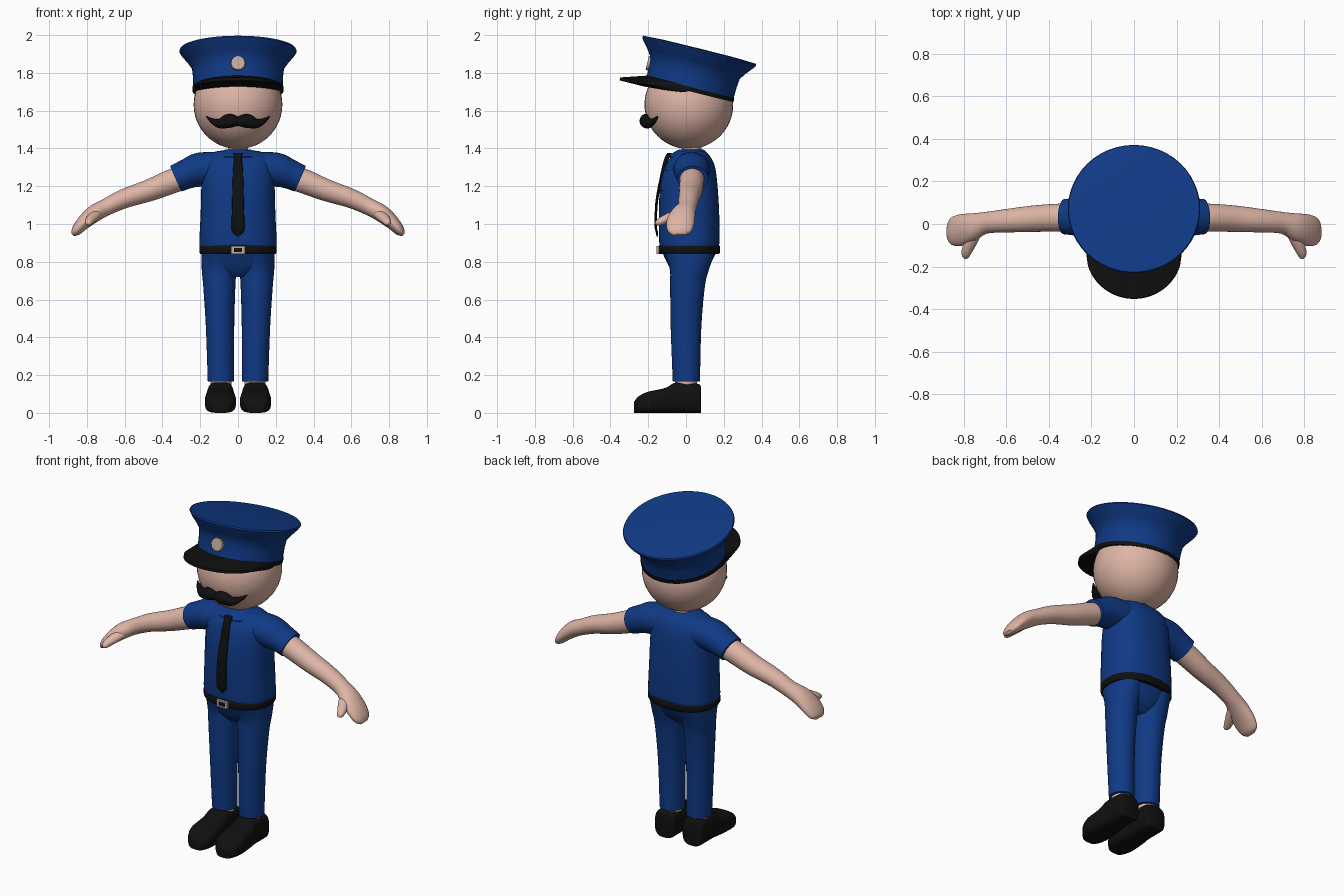
import bpy, bmesh
from math import sin, cos, pi, radians
from mathutils import Vector, Matrix

if "Cube" in bpy.data.objects:
    bpy.data.objects.remove(bpy.data.objects["Cube"])

X, Y, Z = Vector((1, 0, 0)), Vector((0, 1, 0)), Vector((0, 0, 1))


def material(name, rgb):
    m = bpy.data.materials.new(name)
    m.use_nodes = True
    m.diffuse_color = (*rgb, 1)
    m.node_tree.nodes["Principled BSDF"].inputs["Base Color"].default_value = (*rgb, 1)
    return m


BLUE = material("uniform blue", (.005, .042, .24))
SKIN = material("skin", (.73, .46, .38))
BLACK = material("black leather", (.005, .005, .005))
TAN = material("badge tan", (.55, .40, .33))


def finish(name, bm, mat, mirror=False, matrix=None, angle=40):
    """Turn a bmesh into a smooth shaded object, optionally mirrored in x."""
    bmesh.ops.recalc_face_normals(bm, faces=bm.faces)
    mesh = bpy.data.meshes.new(name)
    bm.to_mesh(mesh)
    bm.free()
    mesh.materials.append(mat)
    ob = bpy.data.objects.new(name, mesh)
    bpy.context.collection.objects.link(ob)
    if matrix:
        ob.matrix_world = matrix
    bpy.ops.object.select_all(action='DESELECT')
    ob.select_set(True)
    bpy.context.view_layer.objects.active = ob
    bpy.ops.object.shade_smooth_by_angle(angle=radians(angle))
    if mirror:
        ob.modifiers.new("mirror", 'MIRROR').use_mirror_merge = False
    return ob


def spline(a, b, c, d, t):
    return .5 * (2 * b + (c - a) * t + (2 * a - 5 * b + 4 * c - d) * t * t
                 + (3 * b - a - 3 * c + d) * t ** 3)


def power(v, e):
    return abs(v) ** e * (1 if v > 0 else -1)


def loft(name, rows, mat, side=X, axis=None, steps=5, sides=32, square=1.0, **kw):
    """Skin rounded sections (x, y, z, radius along side, other radius)."""
    rows = [Vector(r) for r in rows]
    path = []
    for i in range(len(rows) - 1):
        a, b, c, d = (rows[min(max(i + k, 0), len(rows) - 1)] for k in (-1, 0, 1, 2))
        path += [spline(a, b, c, d, s / steps) if steps > 1 else b for s in range(steps)]
    path.append(rows[-1])
    bm, rings = bmesh.new(), []
    for i, p in enumerate(path):
        ahead, behind = path[min(i + 1, len(path) - 1)], path[max(i - 1, 0)]
        t = axis or (Vector(ahead[:3]) - Vector(behind[:3])).normalized()
        v = t.cross(side).normalized()
        u = v.cross(t)
        ring = []
        for k in range(sides):
            a = 2 * pi * k / sides
            co = (Vector(p[:3]) + u * max(p[3], .001) * power(cos(a), square)
                  + v * max(p[4], .001) * power(sin(a), square))
            ring.append(bm.verts.new(co))
        rings.append(ring)
    for r, s in zip(rings, rings[1:]):
        for k in range(sides):
            n = (k + 1) % sides
            bm.faces.new((r[k], r[n], s[n], s[k]))
    bm.faces.new(rings[0])
    bm.faces.new(rings[-1])
    return finish(name, bm, mat, **kw)


def box(name, centre, size, mat):
    bm = bmesh.new()
    bmesh.ops.create_cube(bm, size=1, matrix=Matrix.Translation(centre) @ Matrix.Diagonal((*size, 1)))
    return finish(name, bm, mat)


def lathe(name, profile, mat, matrix):
    return loft(name, [(0, 0, z, r, r) for z, r in profile], mat,
                axis=Z, steps=1, sides=48, matrix=matrix)


# Head, neck and moustache
bm = bmesh.new()
bmesh.ops.create_uvsphere(bm, u_segments=40, v_segments=24, radius=.235,
                          matrix=Matrix.Translation((0, .015, 1.632)))
finish("head", bm, SKIN)
loft("neck", [(0, .03, 1.34, .055, .055), (0, .03, 1.43, .05, .05)], SKIN, axis=Z)
loft("moustache", [(0, -.205, 1.543, .028, .024), (.045, -.212, 1.546, .034, .037),
                   (.095, -.2, 1.532, .028, .026), (.135, -.175, 1.545, .018, .014),
                   (.167, -.15, 1.568, .004, .003)], BLACK, side=Y, sides=20, mirror=True)

# Cap, tilted back as one group
CAP = Matrix.Translation((0, .02, 1.715)) @ Matrix.Rotation(radians(-14), 4, 'X')
lathe("cap_crown", [(0, .237), (.07, .239), (.115, .244), (.15, .268), (.188, .3),
                    (.206, .311), (.214, .307), (.219, .2), (.22, .01)], BLUE, CAP)
lathe("cap_trim", [(-.012, .236), (-.012, .241), (.01, .241), (.01, .236)], BLACK, CAP)

bm, strips = bmesh.new(), []
for i in range(33):
    a = pi * i / 32
    c, s = cos(a), sin(a)
    inner, outer = (.236 * c, -.236 * s), (.227 * c, -.15 - .222 * s)
    if s < .3:   # ends fold back against the band
        f = s / .3
        outer = tuple(p + (q - p) * f for p, q in zip((inner[0] * 1.01, inner[1]), outer))
    zs = (.014, -.03 * s ** .5, -.038 * s ** .5 - .008, -.034 * s ** .5 - .012)
    strips.append([bm.verts.new((*p, z)) for p, z in zip((inner, outer, outer, inner), zs)])
for r, s in zip(strips, strips[1:]):
    for k in range(4):
        n = (k + 1) % 4
        bm.faces.new((r[k], r[n], s[n], s[k]))
bm.faces.new(strips[0])
bm.faces.new(strips[-1])
finish("cap_visor", bm, BLACK, matrix=CAP)

bm = bmesh.new()
bmesh.ops.create_cone(bm, cap_ends=True, segments=12, radius1=.04, radius2=.037, depth=.016,
                      matrix=Matrix.Translation((0, -.244, .08)) @ Matrix.Rotation(pi / 2, 4, 'X'))
finish("cap_badge", bm, TAN, matrix=CAP)

# Shirt
shirt = loft("shirt_body", [(0, .0175, .875, .198, .153), (0, .0175, .9, .205, .159),
                            (0, .016, 1.05, .198, .16), (0, .015, 1.2, .194, .152),
                            (0, .02, 1.3, .188, .134), (0, .025, 1.355, .168, .105),
                            (0, .027, 1.383, .12, .075), (0, .028, 1.39, .06, .05)],
             BLUE, axis=Z, sides=40, square=.85)
loft("sleeve", [(.09, .03, 1.3, .1, .08), (.2, .03, 1.288, .096, .09),
                (.27, .033, 1.265, .088, .079), (.328, .035, 1.24, .083, .074)],
     BLUE, side=Y, mirror=True)
loft("collar", [(0, .012, 1.352, .125, .105), (0, .015, 1.362, .125, .105),
                (0, .025, 1.386, .085, .078), (0, .028, 1.395, .065, .06)], BLUE, axis=Z, steps=3)

# Shield-shaped pocket plates hugging the shirt
bm = bmesh.new()
bmesh.ops.create_grid(bm, x_segments=8, y_segments=10, size=.5)
for v in bm.verts:
    u, w = v.co.x, v.co.y
    taper = 1 if w > -.2 else 1 - (-.2 - w) * 1.6
    v.co = (.11 + u * .075 * taper, -.16, 1.23 + w * .11)
pocket = finish("pocket", bm, BLUE)
wrap = pocket.modifiers.new("hug", 'SHRINKWRAP')
wrap.target = shirt
wrap.wrap_method = 'PROJECT'
wrap.use_project_y = True
wrap.use_project_z = False
wrap.use_positive_direction = wrap.use_negative_direction = True
wrap.offset = .005
pocket.modifiers.new("mirror", 'MIRROR')

# Tie
loft("tie", [(0, -.088, 1.375, .024, .012), (0, -.105, 1.34, .021, .012),
             (0, -.126, 1.27, .027, .008), (0, -.155, 1.12, .031, .007),
             (0, -.16, .99, .034, .006), (0, -.155, .96, .03, .006),
             (0, -.152, .933, .003, .004)], BLACK, axis=Z, steps=4, sides=16, square=.7)

# Belt and buckle
loft("belt", [(0, .0175, .842, .2, .158), (0, .0175, .85, .205, .163),
              (0, .0175, .88, .205, .163), (0, .0175, .888, .2, .158)],
     BLACK, axis=Z, steps=1, sides=40, square=.87)
box("belt_buckle", (0, -.148, .863), (.072, .014, .042), TAN)
box("buckle_inset", (0, -.154, .863), (.044, .006, .022), BLACK)

# Arms and mitten hands
loft("arm", [(.28, .033, 1.25, .065, .064), (.36, .03, 1.222, .065, .064),
             (.47, .025, 1.178, .062, .058), (.6, .015, 1.135, .055, .051),
             (.7, .005, 1.088, .051, .045), (.765, -.015, 1.052, .066, .045),
             (.82, -.03, 1.005, .074, .037), (.858, -.035, .962, .062, .026),
             (.874, -.035, .942, .03, .01)], SKIN, side=Y, mirror=True)
loft("thumb", [(.73, -.02, 1.065, .025, .025), (.762, -.075, 1.04, .03, .026),
               (.785, -.125, 1.018, .025, .022), (.792, -.152, 1.005, .017, .015),
               (.795, -.162, 1.0, .004, .004)], SKIN, side=X, sides=16, mirror=True)

# Trousers
loft("hips", [(0, .01, .72, .06, .06), (0, .015, .765, .165, .1),
              (0, .0175, .86, .196, .148)], BLUE, axis=Z, square=.9)
loft("trouser_leg", [(.09, .002, .165, .07, .072), (.095, 0, .45, .075, .081),
                     (.099, .008, .67, .085, .092), (.1, .018, .76, .092, .104),
                     (.1, .02, .85, .093, .135)], BLUE, axis=Z, mirror=True)

# Ankles and shoes
loft("ankle", [(.09, 0, .12, .055, .058), (.09, 0, .19, .055, .058)], SKIN, axis=Z, mirror=True)
shoe = [(.08, .135, .055), (.06, .155, .068), (-.05, .162, .07), (-.11, .132, .077),
        (-.2, .112, .082), (-.25, .088, .068), (-.275, .058, .045)]
loft("shoe", [(.093, y, h / 2, w, h / 2) for y, h, w in shoe], BLACK,
     axis=Y, square=.6, mirror=True)
